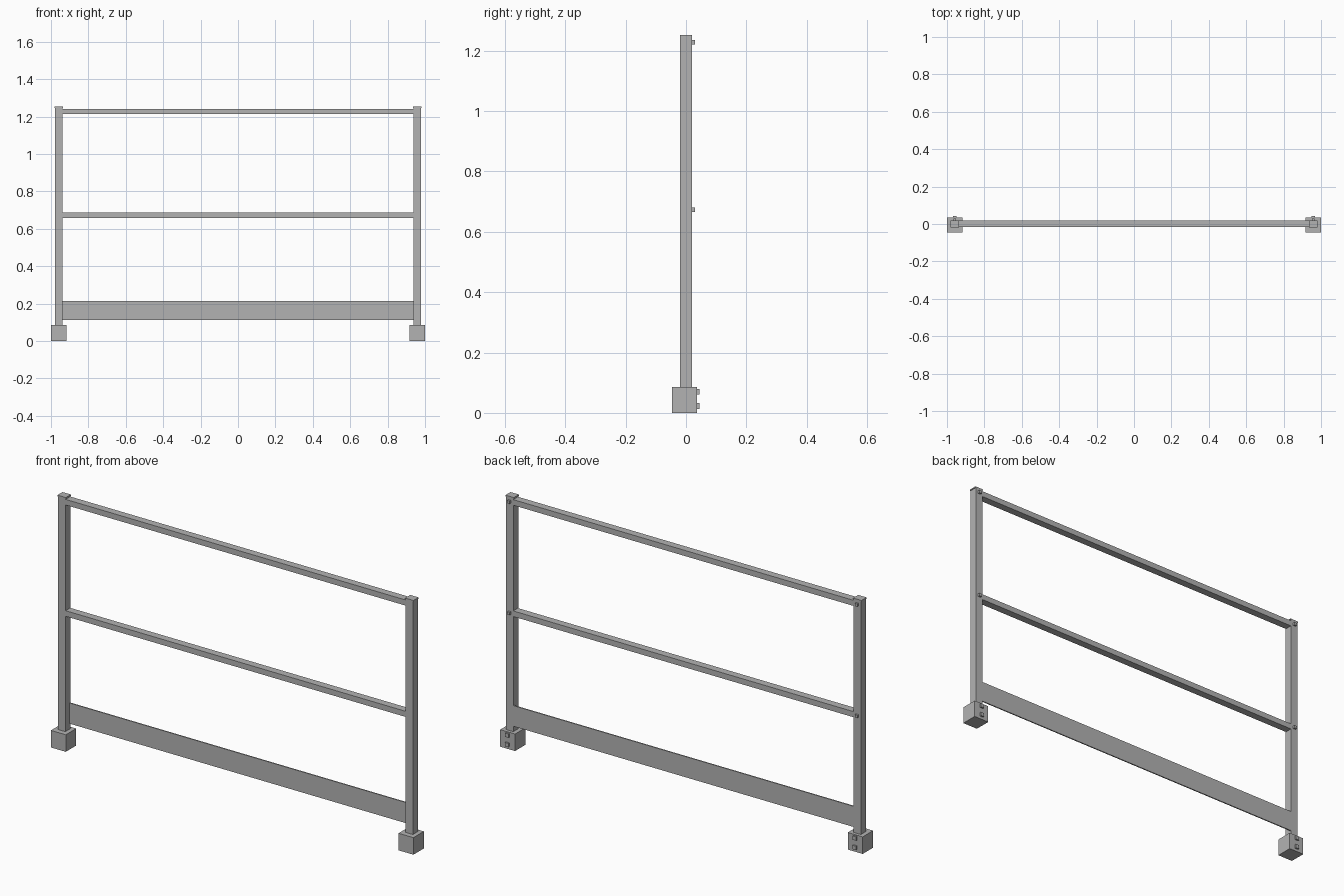
import bpy
import bmesh

if "Cube" in bpy.data.objects:
    bpy.data.objects.remove(bpy.data.objects["Cube"], do_unlink=True)

# Single painted metal grey
grey = bpy.data.materials.new("grey_metal")
colour = (0.45, 0.45, 0.45, 1)
grey.use_nodes = True
grey.diffuse_color = colour
grey.node_tree.nodes["Principled BSDF"].inputs["Base Color"].default_value = colour


def box(name, xs, ys, zs):
    """Flat-shaded box given its extents along each axis."""
    bm = bmesh.new()
    bmesh.ops.create_cube(bm, size=1)
    for v in bm.verts:
        v.co = [lo + (c + 0.5) * (hi - lo) for c, (lo, hi) in zip(v.co, (xs, ys, zs))]
    mesh = bpy.data.meshes.new(name)
    bm.to_mesh(mesh)
    bm.free()
    mesh.materials.append(grey)
    obj = bpy.data.objects.new(name, mesh)
    bpy.context.collection.objects.link(obj)
    return obj


def bolt(name, x, y, z, size, depth):
    """Square bolt head standing off a back face."""
    h = size / 2
    return box(name, (x - h, x + h), (y, y + depth), (z - h, z + h))


POST_X, POST_HALF, TOP = 0.959, 0.02, 1.253
BASE_HALF, BASE_TOP, BASE_BACK = 0.041, 0.085, 0.036
RAILS = {"top": 1.228, "middle": 0.673}

# Uprights with foot blocks, caps and bolts
for side, s in (("left", 1), ("right", -1)):
    x = s * POST_X
    box(side + "_post", (x - POST_HALF, x + POST_HALF), (-POST_HALF, POST_HALF),
        (BASE_TOP, TOP - 0.006))
    box(side + "_post_cap", (x - 0.023, x + 0.023), (-POST_HALF, POST_HALF),
        (TOP - 0.006, TOP))
    box(side + "_foot_block", (x - BASE_HALF, x + BASE_HALF),
        (-0.046, BASE_BACK), (0, BASE_TOP))
    for level, z in (("lower", 0.023), ("upper", 0.07)):
        bolt(f"{side}_{level}_foot_bolt", x, BASE_BACK, z, 0.019, 0.008)
    for rail, z in RAILS.items():
        bolt(f"{side}_{rail}_rail_bolt", x, POST_HALF, z, 0.014, 0.01)

# Horizontal rails between the posts
inner = POST_X - POST_HALF
for rail, z in RAILS.items():
    box(rail + "_rail", (-inner, inner), (-0.017, POST_HALF), (z - 0.014, z + 0.014))

# Thin toe board flush with the back of the posts
box("toe_board", (-inner, inner), (POST_HALF - 0.006, POST_HALF), (0.112, 0.215))
